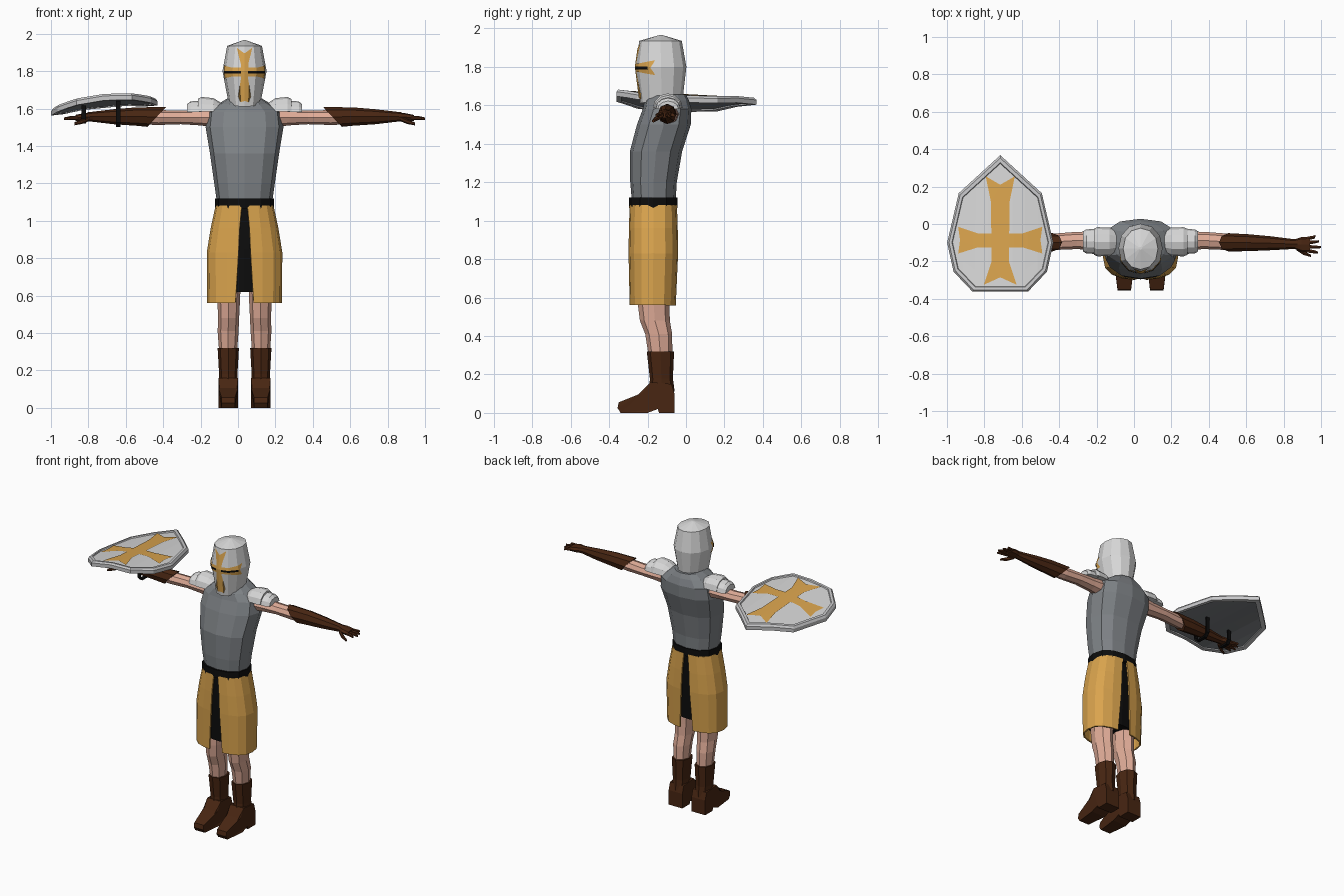
import bpy, bmesh
from math import sin, cos, pi, copysign
from mathutils import Vector
from mathutils.bvhtree import BVHTree

if "Cube" in bpy.data.objects:
    bpy.data.objects.remove(bpy.data.objects["Cube"])

CX = 0.035          # body centre line
PAL = {"light_steel": (0.68, 0.68, 0.68), "dark_steel": (0.21, 0.225, 0.24),
       "shield_rim_steel": (0.58, 0.58, 0.59), "gold_cloth": (0.70, 0.37, 0.075),
       "skin": (0.74, 0.41, 0.31), "brown_leather": (0.065, 0.019, 0.006),
       "black": (0.004, 0.004, 0.004)}
MATS = {}
for key, col in PAL.items():
    MATS[key] = bpy.data.materials.new(key)
    MATS[key].diffuse_color = (*col, 1)


def finish(bm, name, mat, mirror=False, x0=CX, recalc=True):
    if mirror:
        d = bmesh.ops.duplicate(bm, geom=bm.verts[:] + bm.edges[:] + bm.faces[:])
        new = [g for g in d["geom"] if isinstance(g, bmesh.types.BMVert)]
        for v in new:
            v.co.x *= -1
        bmesh.ops.reverse_faces(bm, faces=[g for g in d["geom"] if isinstance(g, bmesh.types.BMFace)])
    if recalc:
        bmesh.ops.recalc_face_normals(bm, faces=bm.faces[:])
    me = bpy.data.meshes.new(name)
    bm.to_mesh(me)
    bm.free()
    me.materials.append(MATS[mat])
    ob = bpy.data.objects.new(name, me)
    ob.location.x = x0
    bpy.context.collection.objects.link(ob)
    return ob


def skin_rings(bm, rings, closed=True, caps=True, loop=False):
    rs = [[bm.verts.new(p) for p in r] for r in rings]
    n = len(rs[0])
    pairs = list(zip(rs, rs[1:])) + ([(rs[-1], rs[0])] if loop else [])
    for a, b in pairs:
        for i in range(n if closed else n - 1):
            j = (i + 1) % n
            bm.faces.new((a[i], a[j], b[j], b[i]))
    if caps:
        bm.faces.new(rs[0][::-1])
        bm.faces.new(rs[-1])


def loft(name, secs, mat, n=8, axis="z", p=1.0, half=False, mirror=False):
    """Sections (t, a, b, ra, rb[, tilt]) along an axis; a, b is the centre."""
    rings = []
    for t, a, b, ra, rb, *tilt in secs:
        ring = []
        for i in range(n):
            w = pi * i / (n - 1) if half else -pi / 2 + 2 * pi * i / n
            c, s = (copysign(abs(f) ** p, f) for f in (cos(w), sin(w)))
            u, v, h = a + ra * c, b + rb * s, t + (tilt[0] if tilt else 0) * s
            ring.append((u, v, h) if axis == "z" else (h, u, v))
        rings.append(ring)
    bm = bmesh.new()
    skin_rings(bm, rings)
    return finish(bm, name, mat, mirror)


def body(z, rx, yf, yb, tilt=0):     # section from front and back depth
    return (z, 0, (yf + yb) / 2, rx, (yb - yf) / 2, tilt)


def prism(name, pts, xc, hw, mat, mirror=False, x0=CX):
    """Side profile (y, z) extruded across x; hw(y) is the half width."""
    bm = bmesh.new()
    skin_rings(bm, [[(xc + s * hw(y), y, z) for y, z in pts] for s in (-1, 1)])
    bmesh.ops.triangulate(bm, faces=[f for f in bm.faces if len(f.verts) > 4])
    return finish(bm, name, mat, mirror, x0)


def sheet(name, outline, cuts, place, mat, x0, flip=None):
    """Flat outline cut along x and then laid on a surface by place(u, v)."""
    bm = bmesh.new()
    bm.faces.new([bm.verts.new((u, v, 0)) for u, v in outline])
    bmesh.ops.triangulate(bm, faces=bm.faces[:])
    for co, no in cuts:
        bmesh.ops.bisect_plane(bm, geom=bm.verts[:] + bm.edges[:] + bm.faces[:],
                               plane_co=co, plane_no=no)
    for v in bm.verts:
        v.co = place(v.co.x, v.co.y)
    bm.normal_update()
    for f in bm.faces:
        if f.normal.dot(flip(f.calc_center_median())) < 0:
            f.normal_flip()
    return finish(bm, name, mat, x0=x0, recalc=False)


def sym(pts):        # close a right-hand outline with its mirror image
    return pts + [(-x, y) for x, y in reversed(pts) if abs(x) > 1e-6]


# ---- torso, belt, skirt ----
loft("torso", [body(1.08, .145, -.28, -.055), body(1.2, .162, -.29, -.048),
               body(1.36, .185, -.292, -.02), body(1.5, .208, -.255, .025),
               body(1.58, .198, -.225, .028), body(1.625, .14, -.215, .015),
               body(1.655, .09, -.19, 0)], "dark_steel", 12, p=.85)
loft("belt", [body(1.065, .158, -.296, -.045), body(1.12, .158, -.296, -.045)], "black", 12, p=.85)
loft("undercloth", [body(.62, .175, -.27, -.075), body(.85, .175, -.275, -.07),
                    body(1.08, .135, -.27, -.065)], "black", 12, p=.75)
bm = bmesh.new()
rings = []
for z, rx, yf, yb, gap in ((1.08, .15, -.288, -.052, .015), (.96, .176, -.292, -.048, .026),
                           (.83, .197, -.294, -.046, .032), (.56, .195, -.288, -.058, .048)):
    ring = []
    for i in range(9):
        w = -pi / 2 + pi * i / 8
        ring.append((max(gap, rx * max(cos(w), 0) ** .75),
                     (yf + yb) / 2 + (yb - yf) / 2 * copysign(abs(sin(w)) ** .75, sin(w)), z))
    rings.append(ring)
skin_rings(bm, rings, closed=False, caps=False)
m = finish(bm, "skirt_panels", "gold_cloth", mirror=True).modifiers.new("thickness", "SOLIDIFY")
m.thickness, m.offset = .01, 0

# ---- legs and boots ----
loft("legs", [(.8, .085, -.17, .07, .085), (.56, .085, -.168, .06, .082), (.48, .085, -.162, .056, .078),
              (.41, .088, -.142, .056, .07), (.3, .088, -.133, .048, .062)], "skin", 8, mirror=True)
loft("boot_shafts", [(.11, .087, -.125, .049, .066), (.18, .087, -.128, .049, .06),
                     (.32, .087, -.133, .057, .071)], "brown_leather", 8, p=.85, mirror=True)
prism("boot_feet", [(-.06, 0), (-.14, 0), (-.147, .02), (-.2, 0), (-.34, 0), (-.356, .025), (-.35, .055),
                    (-.225, .105), (-.185, .16), (-.075, .15), (-.06, .1)], .087,
      lambda y: .036 if y < -.3 else .052, "brown_leather", mirror=True)

# ---- arms, gloves, hands ----
loft("arms", [(.12, -.095, 1.555, .06, .06), (.24, -.09, 1.552, .05, .042), (.34, -.088, 1.552, .046, .036),
              (.46, -.095, 1.552, .044, .04), (.55, -.1, 1.555, .038, .04)], "skin", 8, "x", mirror=True)
loft("gloves", [(.47, -.098, 1.555, .049, .053, -.05), (.58, -.1, 1.557, .045, .049),
                (.7, -.103, 1.556, .037, .04), (.81, -.107, 1.556, .027, .027),
                (.84, -.108, 1.556, .027, .024)], "brown_leather", 8, "x", mirror=True)
loft("palms", [(.825, -.108, 1.556, .026, .023), (.86, -.11, 1.554, .04, .021),
               (.905, -.11, 1.55, .042, .016)], "brown_leather", 8, "x", p=.8, mirror=True)
for i, (y0, y1, tip) in enumerate(((-.078, -.062, .935), (-.1, -.092, .955),
                                   (-.122, -.124, .965), (-.143, -.154, .95))):
    loft("finger_%d" % i, [(.89, y0, 1.55, .011, .011), (.93, (y0 + y1) / 2, 1.549, .01, .011),
                           (tip, y1, 1.545, .006, .007)], "brown_leather", 6, "x", mirror=True)
loft("thumbs", [(.835, -.13, 1.545, .013, .014), (.87, -.155, 1.53, .012, .013),
                (.91, -.17, 1.518, .007, .008)], "brown_leather", 6, "x", mirror=True)

# ---- shoulder plates ----
loft("shoulder_plates_inner", [(.125, -.095, 1.585, .06, .045), (.165, -.095, 1.585, .076, .07),
                               (.23, -.095, 1.585, .078, .077), (.25, -.095, 1.585, .07, .066)],
     "light_steel", 7, "x", half=True, mirror=True)
loft("shoulder_plates_outer", [(.23, -.093, 1.58, .068, .062), (.29, -.093, 1.58, .064, .058),
                               (.308, -.093, 1.58, .054, .042)],
     "light_steel", 7, "x", half=True, mirror=True)

# ---- helmet ----
helmet = loft("helmet", [body(1.632, .086, -.238, -.015, .022), body(1.8, .118, -.262, .002),
                         body(1.935, .093, -.243, -.022), body(1.965, .008, -.138, -.122)],
              "light_steel", 12, p=.95)
tree = BVHTree.FromPolygons([v.co.copy() for v in helmet.data.vertices],
                            [tuple(p.vertices) for p in helmet.data.polygons])
HY = -.13


def on_helmet(lift):     # u is the angle from the front, v the height
    def place(u, v):
        d = Vector((sin(u), -cos(u), 0))
        hit = tree.ray_cast(Vector((0, HY, v)), d)[0]
        return (hit or Vector((0, HY, v)) + d * .11) + d * lift
    return place


helm_cuts = [((i * .1, 0, 0), (1, 0, 0)) for i in range(-14, 15)] + [((0, 1.8, 0), (0, 1, 0))]
away = lambda c: Vector((c.x, c.y - HY, 0))
sheet("helmet_cross_upright", sym([(0, 1.895), (.37, 1.925), (.16, 1.84), (.15, 1.76), (.36, 1.628), (0, 1.64)]),
      helm_cuts, on_helmet(.004), "gold_cloth", CX, away)
sheet("helmet_cross_bar", sym([(.5, 1.772), (1.3, 1.757), (1.1, 1.795), (1.3, 1.834), (.5, 1.818)]),
      helm_cuts, on_helmet(.004), "gold_cloth", CX, away)
for s in (-1, 1):
    sheet("eye_slit", [(s * .14, 1.787), (s * 1.0, 1.787), (s * 1.0, 1.801), (s * .14, 1.801)],
          helm_cuts, on_helmet(.007), "black", CX, away)

# ---- shield ----
SX, SY = -.715, -.08


def on_shield(lift, s=1.0):       # arched plate, u and v measured from its middle
    def place(u, v):
        x, y = SX + u * s, SY + v * s
        return Vector((x, y, 1.68 - .5 * (x + .62) ** 2 - .055 * (y + .36) + lift))
    return place


corners = sym([(0, .448), (.222, .245), (.284, -.02), (.25, -.175), (.148, -.282)])
outline = []
for a, b in zip(corners, corners[1:] + corners[:1]):
    outline += [a, ((a[0] + b[0]) / 2, (a[1] + b[1]) / 2)]
bm = bmesh.new()
skin_rings(bm, [[on_shield(h, s)(u, v) for u, v in outline] for s, h in
                ((1, -.032), (1, -.008), (.965, .003), (.91, .002), (.895, -.008), (.91, -.034))],
           caps=False, loop=True)
finish(bm, "shield_rim", "shield_rim_steel", x0=0)
shield_cuts = [((k * .0725, 0, 0), (1, 0, 0)) for k in range(-3, 4)]
up, down = (lambda c: Vector((0, 0, 1))), (lambda c: Vector((0, 0, -1)))
sheet("shield_face", outline, shield_cuts, on_shield(-.006, .91), "light_steel", 0, up)
sheet("shield_back", outline, shield_cuts, on_shield(-.028, .94), "dark_steel", 0, down)
sheet("shield_cross_upright", sym([(0, .29), (.078, .335), (.05, .2), (.046, -.12), (.088, -.245), (0, -.205)]),
      shield_cuts, on_shield(-.001), "gold_cloth", 0, up)
sheet("shield_cross_bar", sym([(.05, -.045), (.12, -.045), (.225, -.078), (.215, -.005),
                               (.225, .065), (.12, .03), (.05, .03)]),
      shield_cuts, on_shield(-.001), "gold_cloth", 0, up)

# ---- shield straps around the forearm ----
for x, top, low, w in ((-.64, 1.645, 1.5, .062), (-.825, 1.615, 1.52, .05)):
    yc, t = -.105, .011
    outer = [(-w, top), (-w, low + .025), (-w * .6, low), (w * .6, low), (w, low + .025), (w, top)]
    inner = [(w - t, top), (w - t, low + .03), (w * .5, low + t), (-w * .5, low + t),
             (-w + t, low + .03), (-w + t, top)]
    prism("shield_strap", [(yc + y, z) for y, z in outer + inner], x, lambda y: .011, "black", x0=0)

for m in bpy.data.materials:
    if m.users and not m.is_grease_pencil:
        m.use_nodes = True
        m.node_tree.nodes["Principled BSDF"].inputs["Base Color"].default_value = m.diffuse_color
